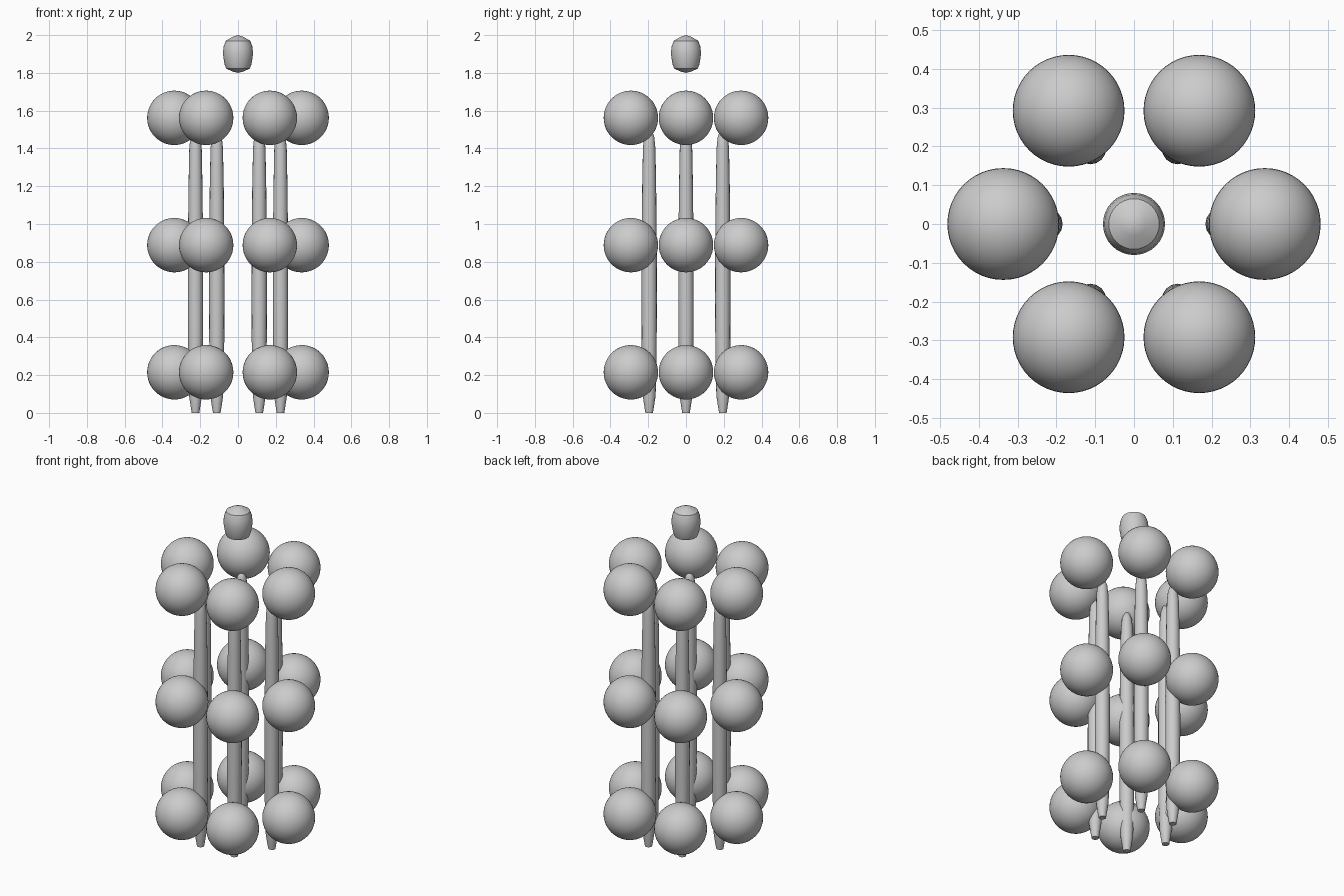
import bpy, bmesh, math

if "Cube" in bpy.data.objects:
    bpy.data.objects.remove(bpy.data.objects["Cube"])


def lathe(name, profile, segments, loc=(0, 0, 0)):
    """Revolve a (radius, z) profile about the z axis into a closed solid."""
    bm = bmesh.new()
    rings = []
    for r, z in profile:
        if r == 0:
            rings.append([bm.verts.new((0, 0, z))] * segments)
        else:
            rings.append([bm.verts.new((r * math.cos(2 * math.pi * i / segments),
                                        r * math.sin(2 * math.pi * i / segments), z))
                          for i in range(segments)])
    for low, high in zip(rings, rings[1:]):
        for i in range(segments):
            j = (i + 1) % segments
            bm.faces.new(list(dict.fromkeys((low[i], low[j], high[j], high[i]))))
    mesh = bpy.data.meshes.new(name)
    bm.to_mesh(mesh)
    bm.free()
    mesh.shade_smooth()
    mesh.set_sharp_from_angle(angle=math.radians(40))
    obj = bpy.data.objects.new(name, mesh)
    obj.location = loc
    bpy.context.collection.objects.link(obj)
    return obj


ROD_RING, BALL_RING, BALL_RADIUS = 0.225, 0.337, 0.144
BALL_HEIGHTS = (0.215, 0.888, 1.562)
ROD_PROFILE = [(0, 0), (0.02, 0), (0.025, 0.03), (0.034, 0.09), (0.039, 0.25),
               (0.041, 0.6), (0.04, 0.9), (0.037, 1.2), (0.033, 1.4),
               (0.027, 1.46), (0.015, 1.495), (0, 1.505)]
BUD_PROFILE = [(0, 1.8), (0.03, 1.808), (0.062, 1.822), (0.071, 1.845), (0.08, 1.9),
               (0.076, 1.94), (0.065, 1.97), (0.03, 1.99), (0, 2.0)]

# six tapered rods, each carrying three balls on its outer side
for k in range(6):
    a = math.radians(60 * k)
    c, s = math.cos(a), math.sin(a)
    lathe(f"rod_{k + 1}", ROD_PROFILE, 16, (ROD_RING * c, ROD_RING * s, 0))
    for level, z in enumerate(BALL_HEIGHTS):
        bpy.ops.mesh.primitive_uv_sphere_add(
            segments=48, ring_count=24, radius=BALL_RADIUS,
            location=(BALL_RING * c, BALL_RING * s, z))
        ball = bpy.context.object
        ball.name = f"ball_{k + 1}_{level + 1}"
        ball.data.shade_smooth()

# barrel shaped bud floating above the centre
lathe("top_bud", BUD_PROFILE, 32)
